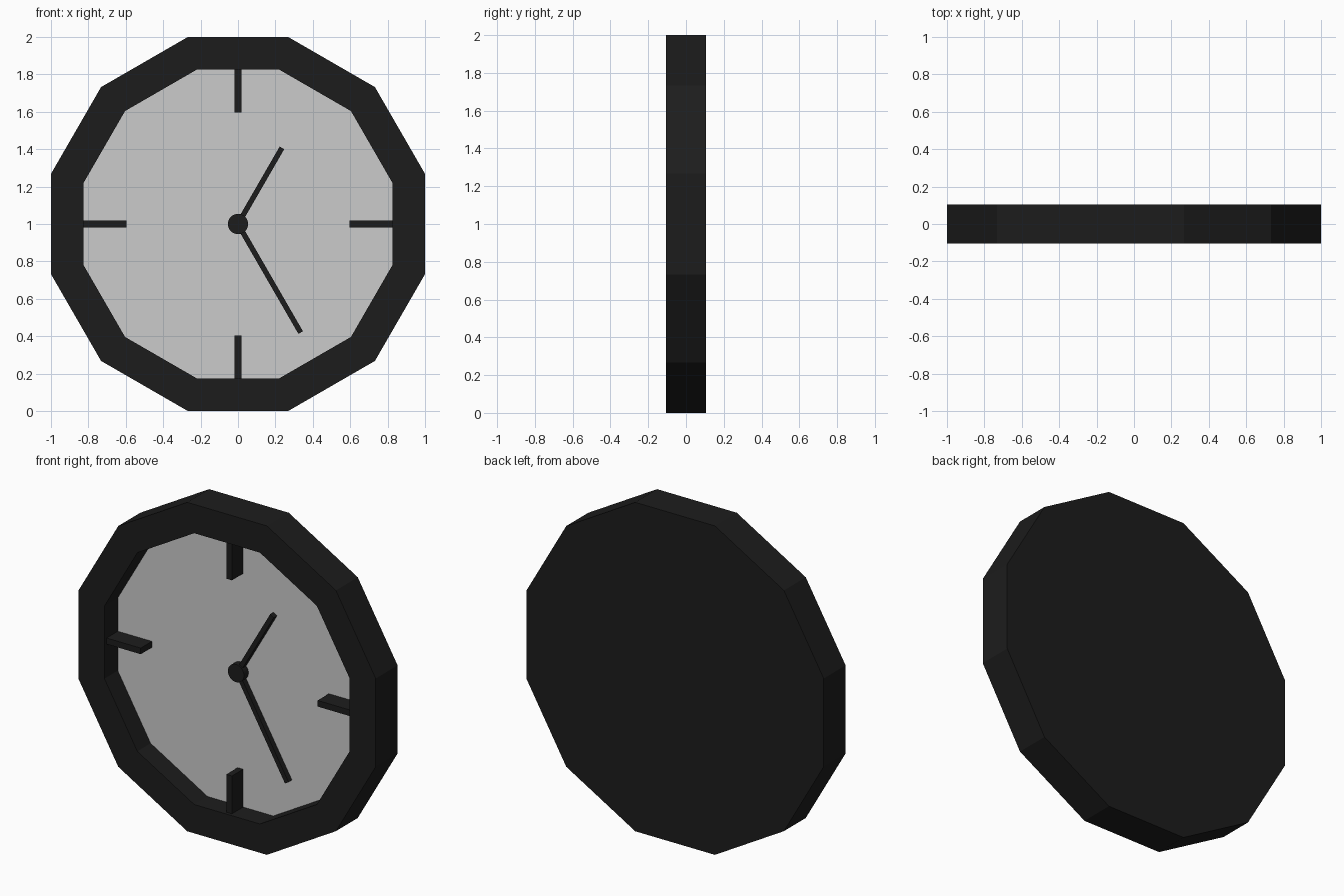
import bpy, bmesh, math
from mathutils import Matrix

if "Cube" in bpy.data.objects:
    bpy.data.objects.remove(bpy.data.objects["Cube"])

FACE_Y = 0.023   # depth of the recessed dial
CENTRE = Matrix.Translation((0, 0, 1))

black = bpy.data.materials.new("black")
black.diffuse_color = (0.012, 0.012, 0.012, 1)
black.use_nodes = True
black.node_tree.nodes["Principled BSDF"].inputs["Base Color"].default_value = black.diffuse_color


def finish(name, bm, mat=black):
    bmesh.ops.recalc_face_normals(bm, faces=bm.faces)
    bm.transform(CENTRE)
    me = bpy.data.meshes.new(name)
    bm.to_mesh(me)
    bm.free()
    ob = bpy.data.objects.new(name, me)
    bpy.context.collection.objects.link(ob)
    if mat:
        me.materials.append(mat)
    return ob


def ring(bm, apothem, y, n=12):
    r = apothem / math.cos(math.pi / n)
    angles = [(i + 0.5) * 2 * math.pi / n for i in range(n)]
    return [bm.verts.new((r * math.cos(a), y, r * math.sin(a))) for a in angles]


def bar(name, r0, r1, width, y0, y1, degrees):
    # box lying along a clock direction, degrees clockwise from twelve
    bm = bmesh.new()
    bmesh.ops.create_cube(bm, size=1)
    bm.transform(Matrix.Rotation(math.radians(degrees), 4, 'Y')
                 @ Matrix.Translation((0, (y0 + y1) / 2, (r0 + r1) / 2))
                 @ Matrix.Diagonal((width, y1 - y0, r1 - r0, 1)))
    return finish(name, bm)


# twelve-sided case: closed back, outer wall, front rim, inner wall
bm = bmesh.new()
loops = [ring(bm, 1, 0.105), ring(bm, 1, -0.105),
         ring(bm, 0.825, -0.105), ring(bm, 0.825, FACE_Y)]
for a, b in zip(loops, loops[1:]):
    for i in range(12):
        j = (i + 1) % 12
        bm.faces.new((a[i], a[j], b[j], b[i]))
bm.faces.new(loops[0])
finish("case", bm)

# grey dial closing the recess
bm = bmesh.new()
dial = bm.faces.new(ring(bm, 0.825, FACE_Y))
dial.normal_update()
if dial.normal.y > 0:
    dial.normal_flip()
bm.transform(CENTRE)
me = bpy.data.meshes.new("dial")
bm.to_mesh(me)
bm.free()
bpy.context.collection.objects.link(bpy.data.objects.new("dial", me))

# quarter-hour marks
for k in range(4):
    bar(f"hour_mark_{k}", 0.595, 0.825, 0.037, -0.085, FACE_Y, 90 * k)

# hands
bar("hour_hand", 0, 0.47, 0.028, -0.01, FACE_Y, 30)
bar("minute_hand", 0, 0.67, 0.028, -0.01, FACE_Y, 150)

# centre hub
bm = bmesh.new()
bmesh.ops.create_cone(bm, cap_ends=True, segments=32, radius1=0.054, radius2=0.054,
                      depth=FACE_Y + 0.02)
bm.transform(Matrix.Translation((0, (FACE_Y - 0.02) / 2, 0))
             @ Matrix.Rotation(math.pi / 2, 4, 'X'))
finish("hub", bm)
